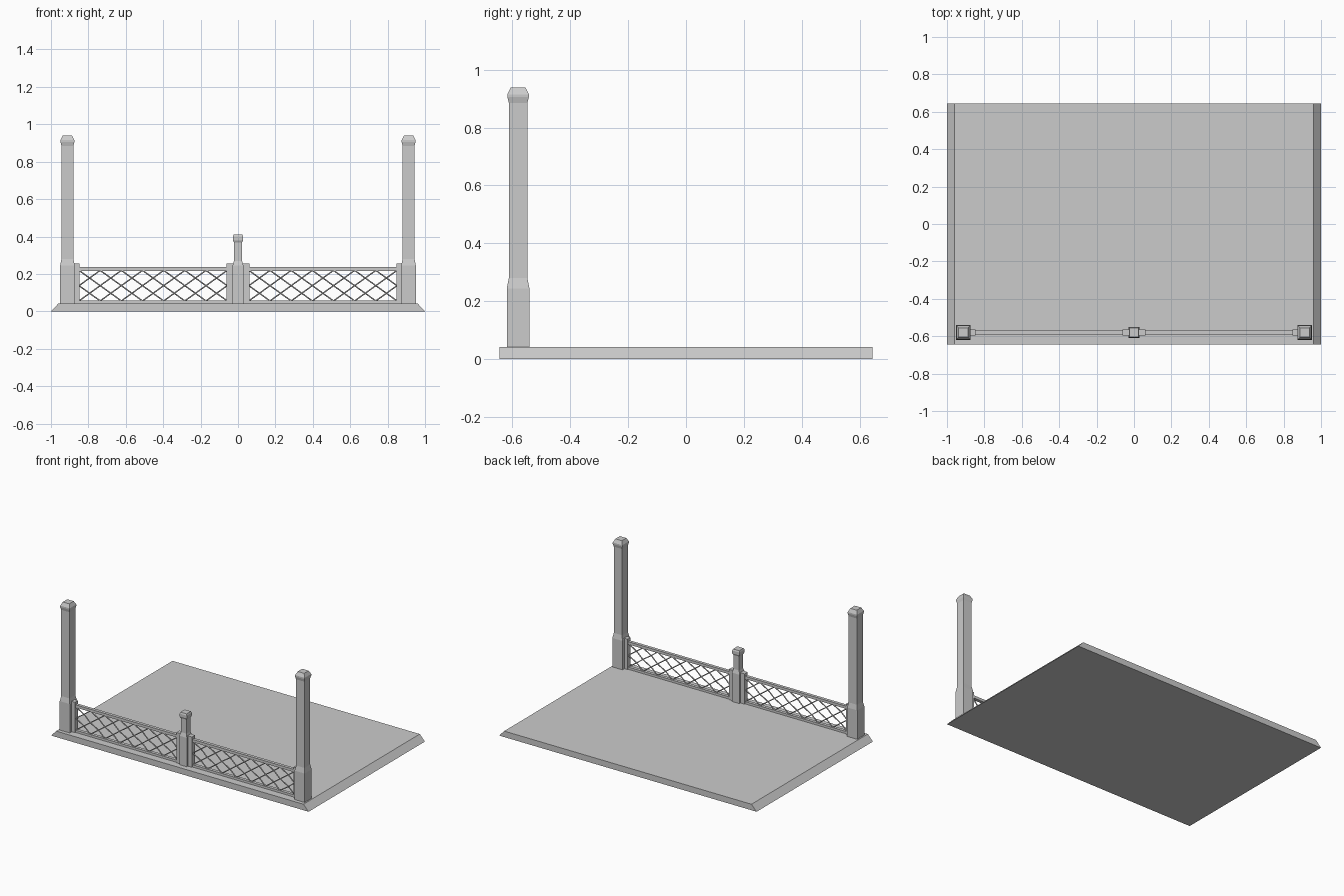
import bpy, bmesh, math

if "Cube" in bpy.data.objects:
    bpy.data.objects.remove(bpy.data.objects["Cube"])

Y = -0.58       # fence line
DECK = 0.042    # deck top height


def box(name, x0, x1, y0, y1, z0, z1):
    bpy.ops.mesh.primitive_cube_add(size=1, location=((x0 + x1) / 2, (y0 + y1) / 2, (z0 + z1) / 2))
    ob = bpy.context.object
    ob.name = name
    ob.scale = (abs(x1 - x0), y1 - y0, z1 - z0)
    return ob


def loft(name, rings):
    """Stack of rectangular rings (cx, cy, half_x, half_y, z), capped at both ends."""
    bm = bmesh.new()
    prev = None
    for cx, cy, hx, hy, z in rings:
        ring = [bm.verts.new((cx + sx * hx, cy + sy * hy, z))
                for sx, sy in ((-1, -1), (1, -1), (1, 1), (-1, 1))]
        if prev:
            for k in range(4):
                bm.faces.new((prev[k], prev[(k + 1) % 4], ring[(k + 1) % 4], ring[k]))
        else:
            bm.faces.new(ring[::-1])
        prev = ring
    bm.faces.new(prev)
    me = bpy.data.meshes.new(name)
    bm.to_mesh(me)
    bm.free()
    ob = bpy.data.objects.new(name, me)
    bpy.context.collection.objects.link(ob)
    return ob


def post(name, x, profile):
    return loft(name, [(x, Y, h, h, z) for h, z in profile])


def lattice(name, x0, x1, z0, z1, pitch, rows):
    """Woven diagonal wires clipped to the panel opening."""
    cu = bpy.data.curves.new(name, 'CURVE')
    cu.dimensions = '3D'
    cu.bevel_depth = 0.004
    cu.bevel_resolution = 1
    cu.use_fill_caps = True
    n = round((x1 - x0) / pitch)
    for s in (1, -1):
        for i in range(-rows, n + rows + 1):
            # limits of the wire parameter inside the opening
            a, b = sorted((s * -i, s * ((x1 - x0) / pitch - i)))
            t0, t1 = max(0, a), min(rows, b)
            if t1 - t0 < 0.05:
                continue
            steps = max(2, round((t1 - t0) * 8))
            sp = cu.splines.new('POLY')
            sp.points.add(steps)
            for k, p in enumerate(sp.points):
                t = t0 + (t1 - t0) * k / steps
                p.co = (x0 + (i + s * t) * pitch, Y + s * 0.004 * math.cos(2 * math.pi * t),
                        z0 + t * (z1 - z0) / rows, 1)
    ob = bpy.data.objects.new(name, cu)
    bpy.context.collection.objects.link(ob)


# Deck with sloping left and right edges
loft("deck", [(0, 0, 1.0, 0.645, 0), (0, 0, 0.96, 0.645, DECK)])

# Tall corner posts and short middle post
tall = [(0.039, DECK), (0.039, 0.245), (0.032, 0.28), (0.032, 0.885),
        (0.037, 0.905), (0.037, 0.915), (0.025, 0.939)]
short = [(0.029, DECK), (0.029, 0.245), (0.022, 0.27), (0.022, 0.368),
         (0.028, 0.38), (0.028, 0.4), (0.024, 0.41)]
post("middle_post", 0, short)
for side, s in (("left", -1), ("right", 1)):
    post(side + "_corner_post", s * 0.912, tall)

    # Panel end stiles, rails and lattice
    for part, a, b in (("inner_stile", 0.02, 0.061), ("outer_stile", 0.848, 0.885)):
        box(f"{side}_{part}", *sorted((s * a, s * b)), Y - 0.017, Y + 0.017, DECK, 0.255)
    xa, xb = sorted((s * 0.058, s * 0.85))
    box(side + "_top_rail", xa, xb, Y - 0.011, Y + 0.011, 0.217, 0.236)
    box(side + "_bottom_rail", xa, xb, Y - 0.011, Y + 0.011, DECK, 0.058)
    lattice(side + "_lattice", xa, xb, 0.056, 0.219, 0.792 / 7, 2)
